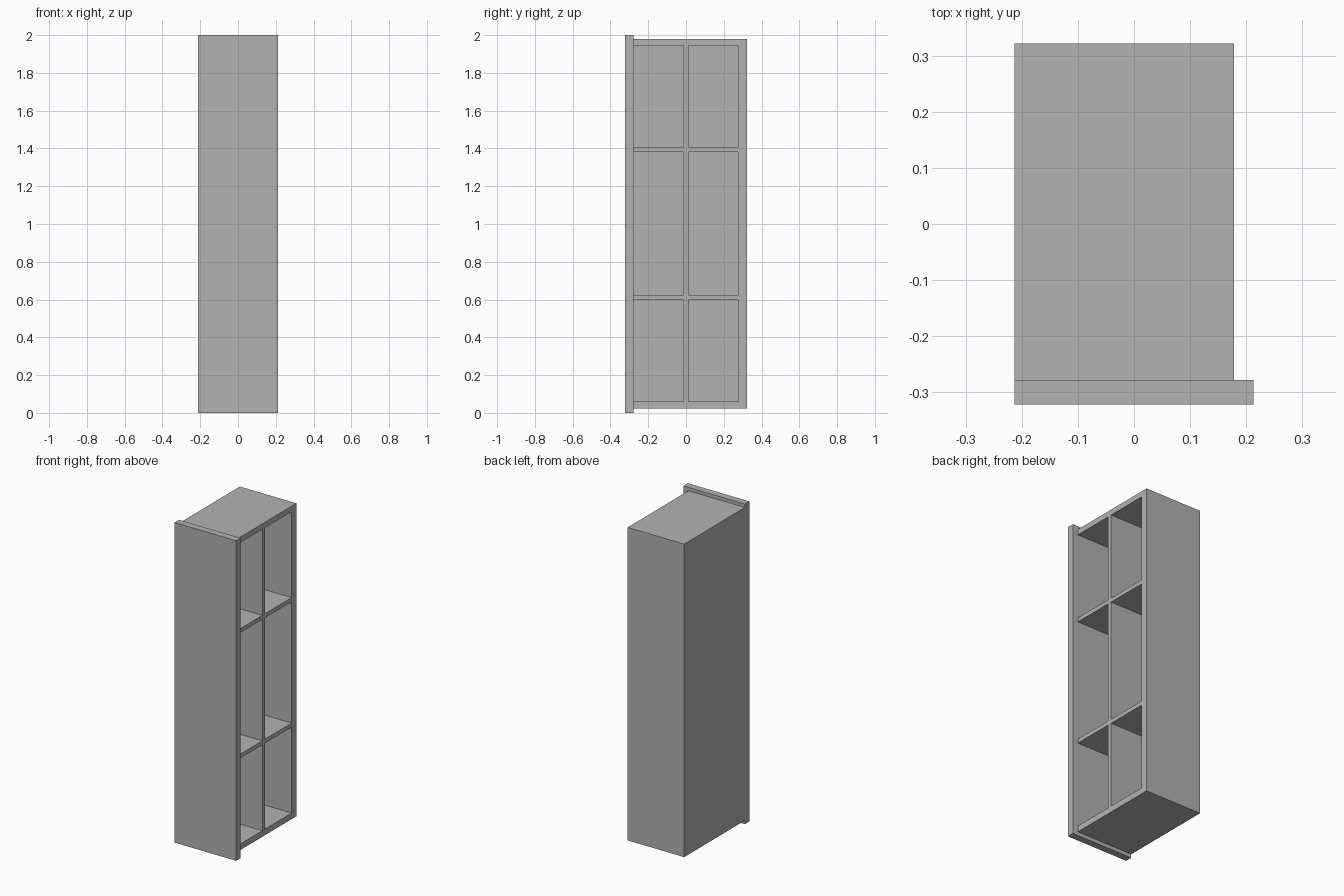
import bpy

cube = bpy.data.objects.get("Cube")
if cube:
    bpy.data.objects.remove(cube, do_unlink=True)

grey = bpy.data.materials.new("plain_grey")
grey.use_nodes = True
colour = (0.448, 0.448, 0.448, 1)
grey.diffuse_color = colour
grey.node_tree.nodes["Principled BSDF"].inputs["Base Color"].default_value = colour


def box(name, x, y, z):
    """Axis-aligned board spanning the given (low, high) ranges."""
    bpy.ops.mesh.primitive_cube_add(size=1)
    ob = bpy.context.object
    ob.name = name
    for v in ob.data.vertices:
        v.co = [r[0] if c < 0 else r[1] for c, r in zip(v.co, (x, y, z))]
    ob.data.update()
    ob.data.materials.append(grey)
    return ob


# Main dimensions
LEFT, OPEN, LIP = -0.213, 0.178, 0.213
FRONT, PANEL, BACK = -0.322, -0.278, 0.322
LOW, HIGH = 0.023, 1.979
WALL = 0.038
inner_x = (LEFT + WALL, OPEN)
inner_y = (PANEL, BACK - 0.046)
inner_z = (LOW + WALL, HIGH - WALL + 0.003)

# Tall front panel, overhanging the carcass at the open side, top and bottom
box("front_panel", (LEFT, LIP), (FRONT, PANEL), (0, 2))

# Carcass: closed on the left, open on +x
box("bottom_board", (LEFT, OPEN), (PANEL, BACK), (LOW, inner_z[0]))
box("top_board", (LEFT, OPEN), (PANEL, BACK), (inner_z[1], HIGH))
box("rear_board", (LEFT, OPEN), (inner_y[1], BACK), inner_z)
box("closed_side_board", (LEFT, inner_x[0]), inner_y, inner_z)

# Upright divider and the shelves on each side of it
divider = (-0.014, 0.012)
box("divider", inner_x, divider, inner_z)
bays = {"front": (inner_y[0], divider[0]), "rear": (divider[1], inner_y[1])}
shelves = {"lower": (0.597, 0.623), "upper": (1.381, 1.407)}
for bay, y in bays.items():
    for level, z in shelves.items():
        box(f"{level}_{bay}_shelf", inner_x, y, z)
